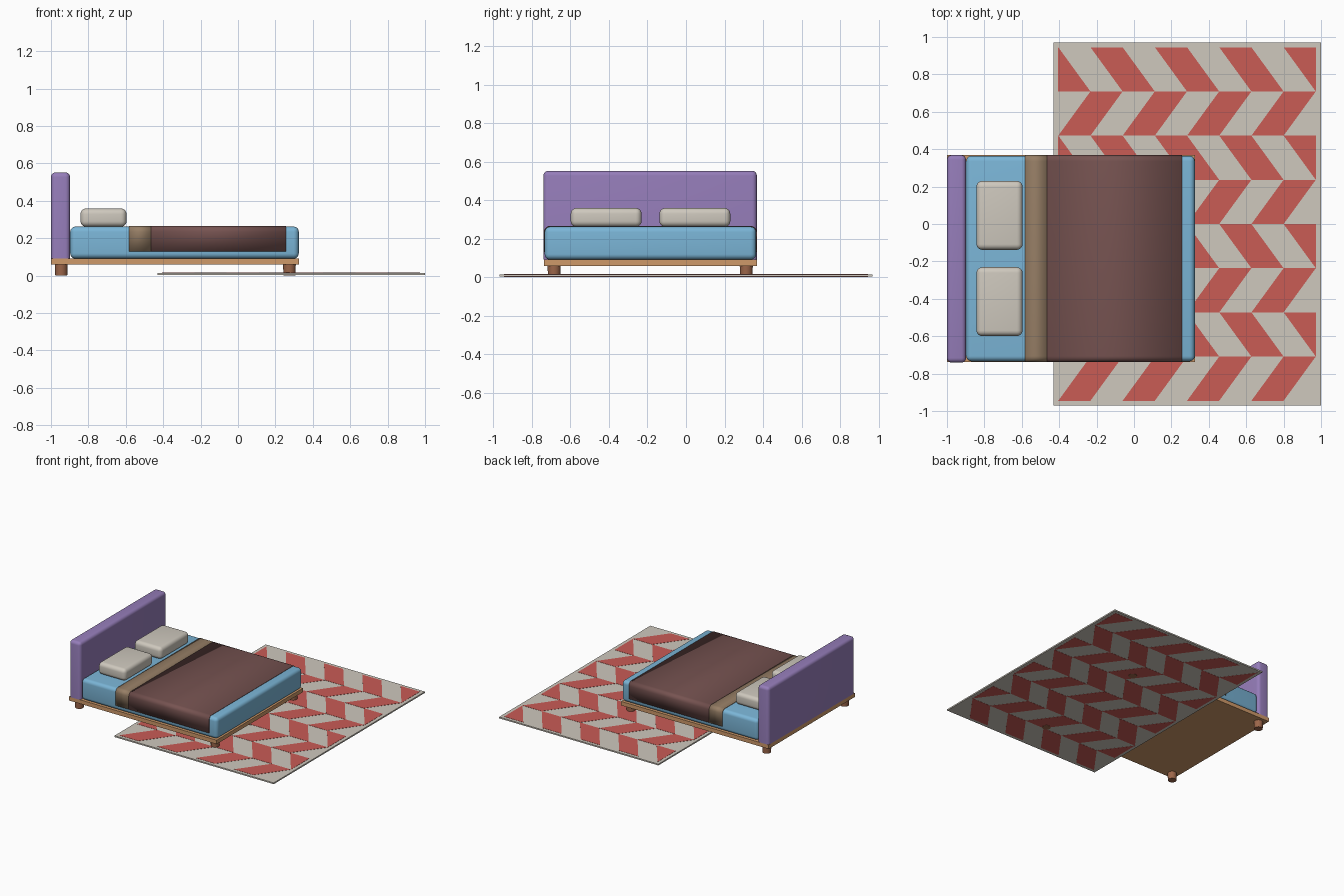
import bpy, bmesh, math
from mathutils import Matrix, Vector

if "Cube" in bpy.data.objects:
    bpy.data.objects.remove(bpy.data.objects["Cube"])


def material(name, r, g, b):
    m = bpy.data.materials.new(name)
    m.diffuse_color = tuple((c / 255) ** 2.2 for c in (r, g, b)) + (1,)
    m.use_nodes = True
    m.node_tree.nodes["Principled BSDF"].inputs["Base Color"].default_value = m.diffuse_color
    return m


PURPLE = material("purple_fabric", 148, 124, 184)
BLUE = material("blue_sheet", 122, 180, 214)
BROWN = material("brown_cover", 118, 84, 82)
TAN = material("tan_fold", 150, 126, 102)
CREAM = material("cream_fabric", 205, 199, 188)
WOOD = material("wood", 205, 152, 105)
DARK_WOOD = material("leg_wood", 155, 102, 75)
RED = material("red_pattern", 200, 92, 86)


def finish(name, bm, mat):
    bmesh.ops.recalc_face_normals(bm, faces=bm.faces)
    me = bpy.data.meshes.new(name)
    bm.to_mesh(me)
    bm.free()
    me.materials.append(mat)
    me.shade_smooth()
    me.set_sharp_from_angle(angle=math.radians(35))
    ob = bpy.data.objects.new(name, me)
    bpy.context.collection.objects.link(ob)
    return ob


def box(name, lo, hi, mat, bevel=0, keep_bottom=False):
    lo, hi = Vector(lo), Vector(hi)
    bm = bmesh.new()
    bmesh.ops.create_cube(bm, size=1, matrix=Matrix.Translation((lo + hi) / 2)
                          @ Matrix.Diagonal((*(hi - lo), 1)))
    if bevel:
        edges = [e for e in bm.edges if not keep_bottom
                 or max(v.co.z for v in e.verts) > lo.z + 1e-4]
        bmesh.ops.bevel(bm, geom=edges, offset=bevel, segments=5, profile=0.5,
                        affect='EDGES', clamp_overlap=True)
    return finish(name, bm, mat)


Y0, Y1 = -0.738, 0.368       # bed width
TOP = 0.265                  # mattress top

# Bed base and legs
box("bed_frame", (-1.0, Y0, 0.059), (0.325, Y1, 0.091), WOOD)
for x, xn in ((-0.945, "head"), (0.275, "foot")):
    for y, yn in ((-0.685, "front"), (0.313, "back")):
        bm = bmesh.new()
        bmesh.ops.create_cone(bm, cap_ends=True, segments=24, radius1=0.032,
                              radius2=0.034, depth=0.06,
                              matrix=Matrix.Translation((x, y, 0.03)))
        finish(f"{xn}_{yn}_leg", bm, DARK_WOOD)

# Headboard and mattress
box("headboard", (-1.0, Y0 - 0.003, 0.091), (-0.898, Y1, 0.552), PURPLE, 0.025, True)
box("mattress", (-0.897, Y0 + 0.004, 0.091), (0.325, Y1 - 0.004, TOP - 0.003), BLUE, 0.028)

# Pillows
for y, n in ((0.046, "back_pillow"), (-0.415, "front_pillow")):
    box(n, (-0.842, y - 0.184, TOP - 0.004), (-0.596, y + 0.184, 0.359), CREAM, 0.03)


# Covers: a thin sheet draped over the mattress and down both sides
def drape(name, xa, xb, mat):
    r, ya, yb, zt = 0.03, Y0 + 0.002, Y1 - 0.002, TOP - 0.001
    prof = [(ya, 0.13)]
    for cy, start in ((ya + r, 180), (yb - r, 90)):
        for i in range(6):
            a = math.radians(start - 18 * i)
            prof.append((cy + r * math.cos(a), zt - r + r * math.sin(a)))
    prof.append((yb, 0.13))
    bm = bmesh.new()
    rows = [[bm.verts.new((x, y, z)) for y, z in prof] for x in (xa, xb)]
    for i in range(len(prof) - 1):
        bm.faces.new((rows[0][i], rows[1][i], rows[1][i + 1], rows[0][i + 1]))
    mod = finish(name, bm, mat).modifiers.new("thickness", 'SOLIDIFY')
    mod.thickness, mod.offset = 0.004, 0


drape("blanket", -0.465, 0.256, BROWN)
drape("blanket_fold", -0.584, -0.465, TAN)

# Rug with a chevron pattern showing on both faces
box("rug", (-0.431, -0.97, 0.003), (1.0, 0.97, 0.014), CREAM)
X0, X1, YT, ROWS = -0.405, 0.972, 0.945, 8
h, rh = (X1 - X0) / 8, 2 * YT / ROWS
bm = bmesh.new()
for row in range(ROWS):
    yt = YT - row * rh
    for k in range(5 if row % 2 == 0 else 4):
        a = X0 + (2 * k - 1) * h if row % 2 == 0 else X0 + (2 * k + 1) * h
        b = a + h if row % 2 == 0 else a - h
        pts = []
        for x, y in ((a, yt), (a + h, yt), (b + h, yt - rh), (b, yt - rh)):
            p = (min(max(x, X0), X1), y)
            if p not in pts:
                pts.append(p)
        # Clipped end pieces become triangles
        pts = [p for i, p in enumerate(pts)
               if math.dist(p, pts[i - 1]) > 1e-4]
        face = bm.faces.new([bm.verts.new((x, y, 0.002)) for x, y in pts])
        ext = bmesh.ops.extrude_face_region(bm, geom=[face], use_keep_orig=True)
        bmesh.ops.translate(bm, vec=(0, 0, 0.0135), verts=[
            v for v in ext["geom"] if isinstance(v, bmesh.types.BMVert)])
finish("rug_pattern", bm, RED)
